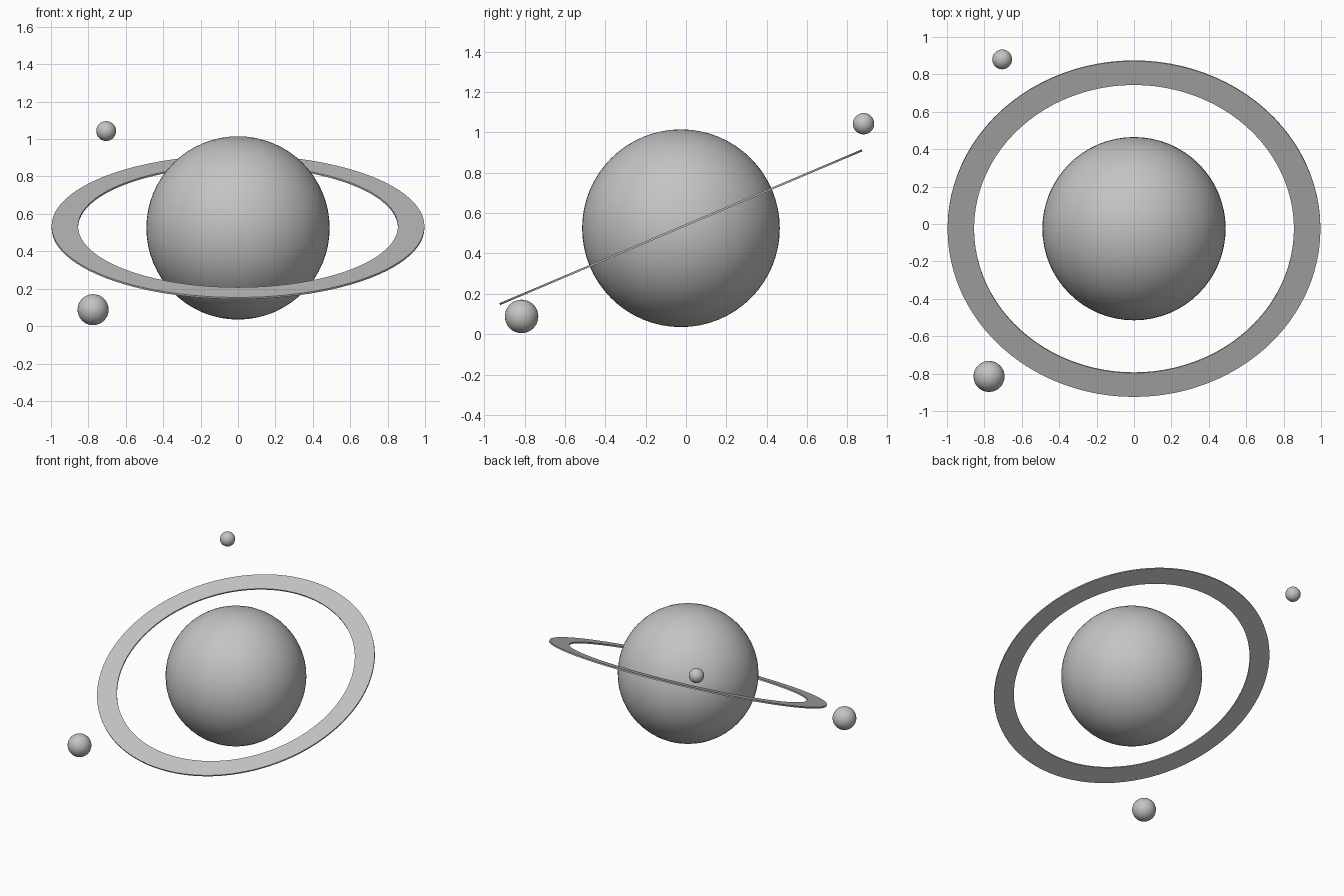
import bpy
import bmesh
import math
from mathutils import Vector

cube = bpy.data.objects.get("Cube")
if cube:
    bpy.data.objects.remove(cube, do_unlink=True)

# One stone grey for every part
grey = bpy.data.materials.new("stone_grey")
grey.use_nodes = True
colour = (0.55, 0.55, 0.55, 1)
grey.diffuse_color = colour
grey.node_tree.nodes["Principled BSDF"].inputs["Base Color"].default_value = colour


def finish(bm, name, location):
    bmesh.ops.recalc_face_normals(bm, faces=bm.faces)
    mesh = bpy.data.meshes.new(name)
    bm.to_mesh(mesh)
    bm.free()
    mesh.materials.append(grey)
    obj = bpy.data.objects.new(name, mesh)
    obj.location = location
    bpy.context.collection.objects.link(obj)
    bpy.ops.object.select_all(action='DESELECT')
    obj.select_set(True)
    bpy.context.view_layer.objects.active = obj
    bpy.ops.object.shade_smooth_by_angle(angle=math.radians(40))
    return obj


def ball(name, radius, location, segments):
    bm = bmesh.new()
    bmesh.ops.create_uvsphere(bm, u_segments=segments, v_segments=segments // 2, radius=radius)
    return finish(bm, name, location)


def flat_ring(name, inner, outer, thickness, location, tilt, segments=96):
    # Spin a thin rectangular section around the ring axis
    bm = bmesh.new()
    h = thickness / 2
    corners = [(inner, -h), (outer, -h), (outer, h), (inner, h)]
    verts = [bm.verts.new((r, 0, z)) for r, z in corners]
    edges = [bm.edges.new((verts[i], verts[(i + 1) % 4])) for i in range(4)]
    bmesh.ops.spin(bm, geom=verts + edges, cent=Vector(), axis=(0, 0, 1),
                   angle=math.tau, steps=segments, use_duplicate=False)
    bmesh.ops.remove_doubles(bm, verts=bm.verts, dist=0.0001)
    obj = finish(bm, name, location)
    obj.rotation_euler.x = math.radians(tilt)
    return obj


# Planet, its tilted ring, and two moons
ball("planet", 0.49, (0, -0.025, 0.525), 64)
flat_ring("planet_ring", 0.845, 0.985, 0.01, (0, -0.025, 0.53), 23).scale = (1.012, 0.99, 1)
ball("large_moon", 0.083, (-0.775, -0.815, 0.088), 32)
ball("small_moon", 0.053, (-0.705, 0.88, 1.043), 32)
